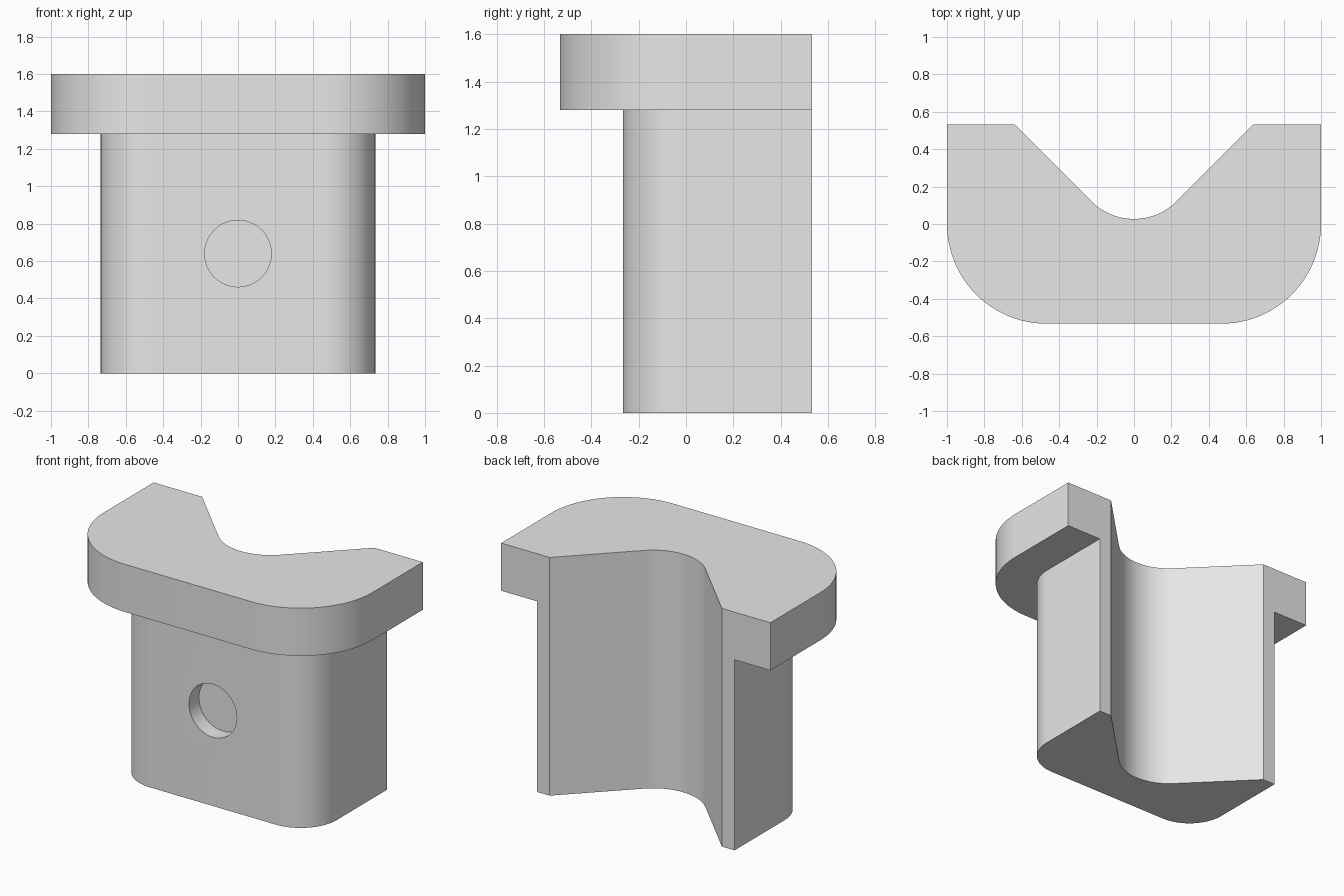
import bpy, bmesh, math
from mathutils import Matrix

if "Cube" in bpy.data.objects:
    bpy.data.objects.remove(bpy.data.objects["Cube"])

grey = bpy.data.materials.new("plain grey")
grey.diffuse_color = (0.8, 0.8, 0.8, 1)
grey.use_nodes = True
grey.node_tree.nodes["Principled BSDF"].inputs["Base Color"].default_value = grey.diffuse_color

BACK = 0.533          # y of the flat back
CORNER_X = 0.467      # centre of the rounded front corners (at y = 0)


def finish(bm, name):
    bmesh.ops.recalc_face_normals(bm, faces=bm.faces)
    me = bpy.data.meshes.new(name)
    bm.to_mesh(me)
    bm.free()
    me.materials.append(grey)
    ob = bpy.data.objects.new(name, me)
    bpy.context.collection.objects.link(ob)
    return ob


def prism(name, outline, z0, z1):
    """Extrude an xy outline from z0 to z1."""
    bm = bmesh.new()
    face = bm.faces.new([bm.verts.new((x, y, z0)) for x, y in outline])
    ext = bmesh.ops.extrude_face_region(bm, geom=[face])
    top = [g for g in ext["geom"] if isinstance(g, bmesh.types.BMVert)]
    bmesh.ops.translate(bm, verts=top, vec=(0, 0, z1 - z0))
    return finish(bm, name)


def arc(cx, cy, r, a0, a1, n=24):
    angles = [math.radians(a0 + (a1 - a0) * i / n) for i in range(n + 1)]
    return [(cx + r * math.cos(a), cy + r * math.sin(a)) for a in angles]


def rounded_block(r):
    """Block outline, flat at the back, with two round front corners."""
    w = CORNER_X + r
    return ([(-w, BACK)] + arc(-CORNER_X, 0, r, 180, 270)
            + arc(CORNER_X, 0, r, 270, 360) + [(w, BACK)])


def combine(target, tool, operation):
    mod = target.modifiers.new(operation.lower(), 'BOOLEAN')
    mod.operation = operation
    mod.solver = 'EXACT'
    mod.object = tool
    bpy.context.view_layer.objects.active = target
    bpy.ops.object.modifier_apply(modifier=mod.name)
    bpy.data.objects.remove(tool, do_unlink=True)


# Narrow body with a wide flange on top
block = prism("flanged_block", rounded_block(0.267), 0, 1.28)
combine(block, prism("flange", rounded_block(0.533), 1.28, 1.6), 'UNION')

# V groove with a round bottom, 45 degree walls, open to the back
R = 0.323
e = 0.2
groove = arc(0, 0.027 + R, R, 225, 315) + [(0.64 + e, BACK + e), (-0.64 - e, BACK + e)]
combine(block, prism("groove_cutter", groove, -0.2, 1.8), 'DIFFERENCE')

# Shallow round pocket in the front
DEPTH = 0.107
bm = bmesh.new()
bmesh.ops.create_cone(bm, cap_ends=True, segments=64, radius1=0.178, radius2=0.178,
                      depth=2 * DEPTH,
                      matrix=Matrix.Translation((0, -0.267, 0.64))
                      @ Matrix.Rotation(math.pi / 2, 4, 'X'))
combine(block, finish(bm, "pocket_cutter"), 'DIFFERENCE')

# Smooth round walls, sharp edges
bpy.ops.object.select_all(action='DESELECT')
block.select_set(True)
bpy.context.view_layer.objects.active = block
bpy.ops.object.shade_smooth_by_angle(angle=math.radians(30))
